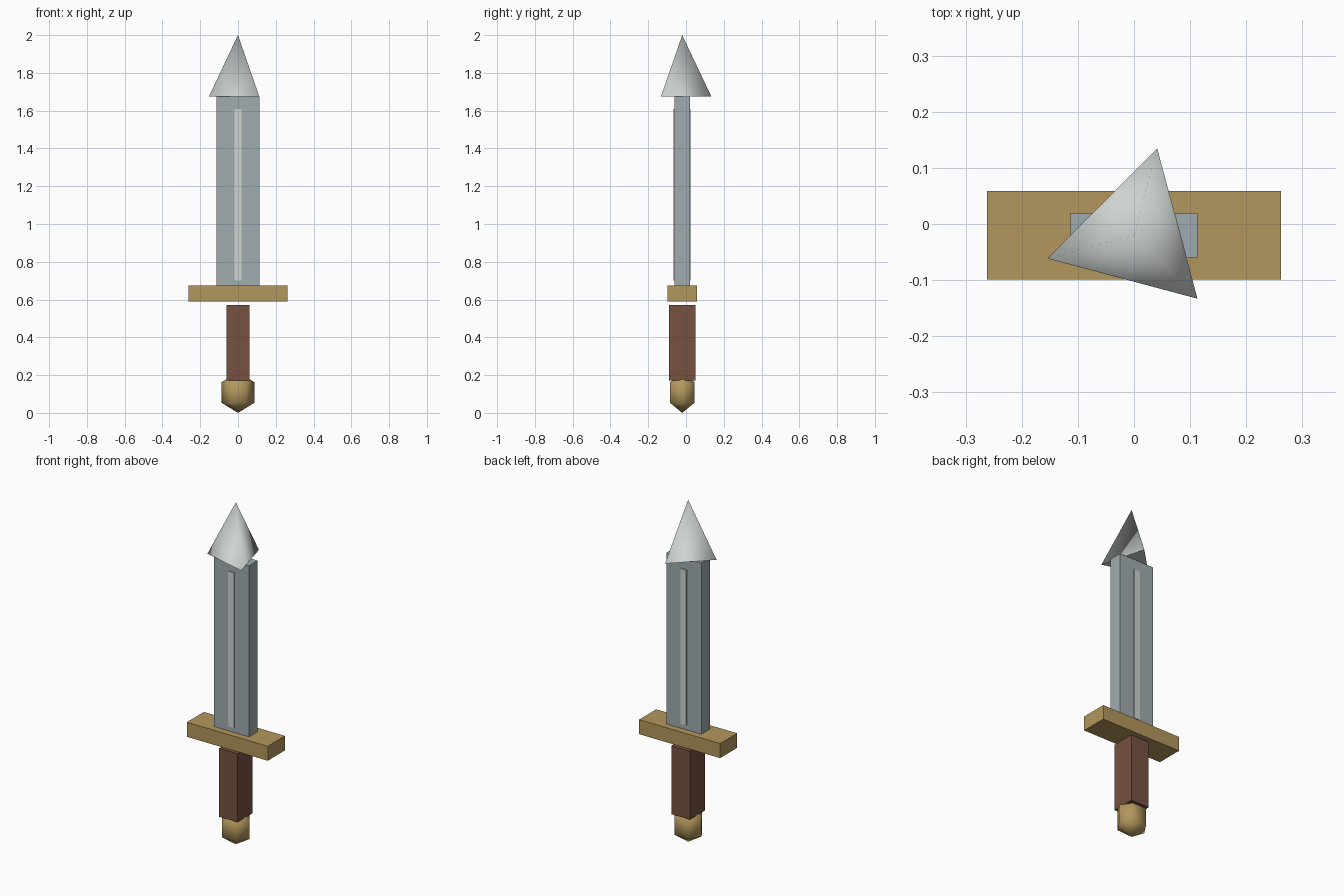
import bpy, bmesh
from math import radians, pi
from mathutils import Matrix

if "Cube" in bpy.data.objects:
    bpy.data.objects.remove(bpy.data.objects["Cube"])

CY = -0.02  # shared depth centre of all parts


def material(name, rgb):
    m = bpy.data.materials.new(name)
    m.diffuse_color = (*rgb, 1)
    m.use_nodes = True
    m.node_tree.nodes["Principled BSDF"].inputs["Base Color"].default_value = m.diffuse_color
    return m


STEEL = material("steel", (0.35, 0.41, 0.42))
BRIGHT = material("bright_steel", (0.62, 0.66, 0.64))
BRASS = material("brass", (0.45, 0.31, 0.11))
LEATHER = material("leather", (0.18, 0.085, 0.052))


def finish(name, bm, mat):
    bmesh.ops.recalc_face_normals(bm, faces=bm.faces)
    me = bpy.data.meshes.new(name)
    bm.to_mesh(me)
    bm.free()
    me.materials.append(mat)
    ob = bpy.data.objects.new(name, me)
    bpy.context.collection.objects.link(ob)
    return ob


def box(name, width, depth, z0, z1, mat, y=CY):
    bm = bmesh.new()
    bmesh.ops.create_cube(bm, size=1, matrix=Matrix.Translation((0, y, (z0 + z1) / 2))
                          @ Matrix.Diagonal((width, depth, z1 - z0, 1)))
    return finish(name, bm, mat)


# Blade, guard and grip
box("blade", 0.226, 0.08, 0.674, 1.674, STEEL)
box("guard", 0.524, 0.158, 0.589, 0.674, BRASS)
box("grip", 0.12, 0.14, 0.172, 0.572, LEATHER)

# Raised ridge on each face of the blade
for side, name in ((-1, "ridge_front"), (1, "ridge_back")):
    box(name, 0.038, 0.01, 0.702, 1.61, BRIGHT, CY + side * 0.04)

# Three-sided tip with smooth sides and a flat base
bm = bmesh.new()
bmesh.ops.create_cone(bm, cap_ends=True, segments=3, radius1=0.16, radius2=0, depth=0.326)
bmesh.ops.remove_doubles(bm, verts=bm.verts, dist=1e-5)
low = min(bm.verts, key=lambda v: (round(v.co.z, 4), -v.co.y)).co
turn = radians(75) - pi / 2 if abs(low.x) < 0.01 else radians(75)
bmesh.ops.transform(bm, verts=bm.verts,
                    matrix=Matrix.Translation((0, CY, 1.837)) @ Matrix.Rotation(turn, 4, 'Z'))
for f in bm.faces:
    f.smooth = any(v.co.z > 1.9 for v in f.verts)
for e in bm.edges:
    e.smooth = any(v.co.z > 1.9 for v in e.verts)
finish("blade_tip", bm, BRIGHT)

# Low-poly pommel: six sides, three bands, smooth shaded
bm = bmesh.new()
bmesh.ops.create_uvsphere(bm, u_segments=6, v_segments=3, radius=1)
wide = max(v.co.x for v in bm.verts)
deep = max(v.co.y for v in bm.verts)
if deep > wide:
    bmesh.ops.rotate(bm, verts=bm.verts, matrix=Matrix.Rotation(pi / 6, 3, 'Z'))
bmesh.ops.transform(bm, verts=bm.verts, matrix=Matrix.Translation((0, CY, 0.108))
                    @ Matrix.Diagonal((0.101, 0.087, 0.108, 1)))
for f in bm.faces:
    f.smooth = True
finish("pommel", bm, BRASS)
